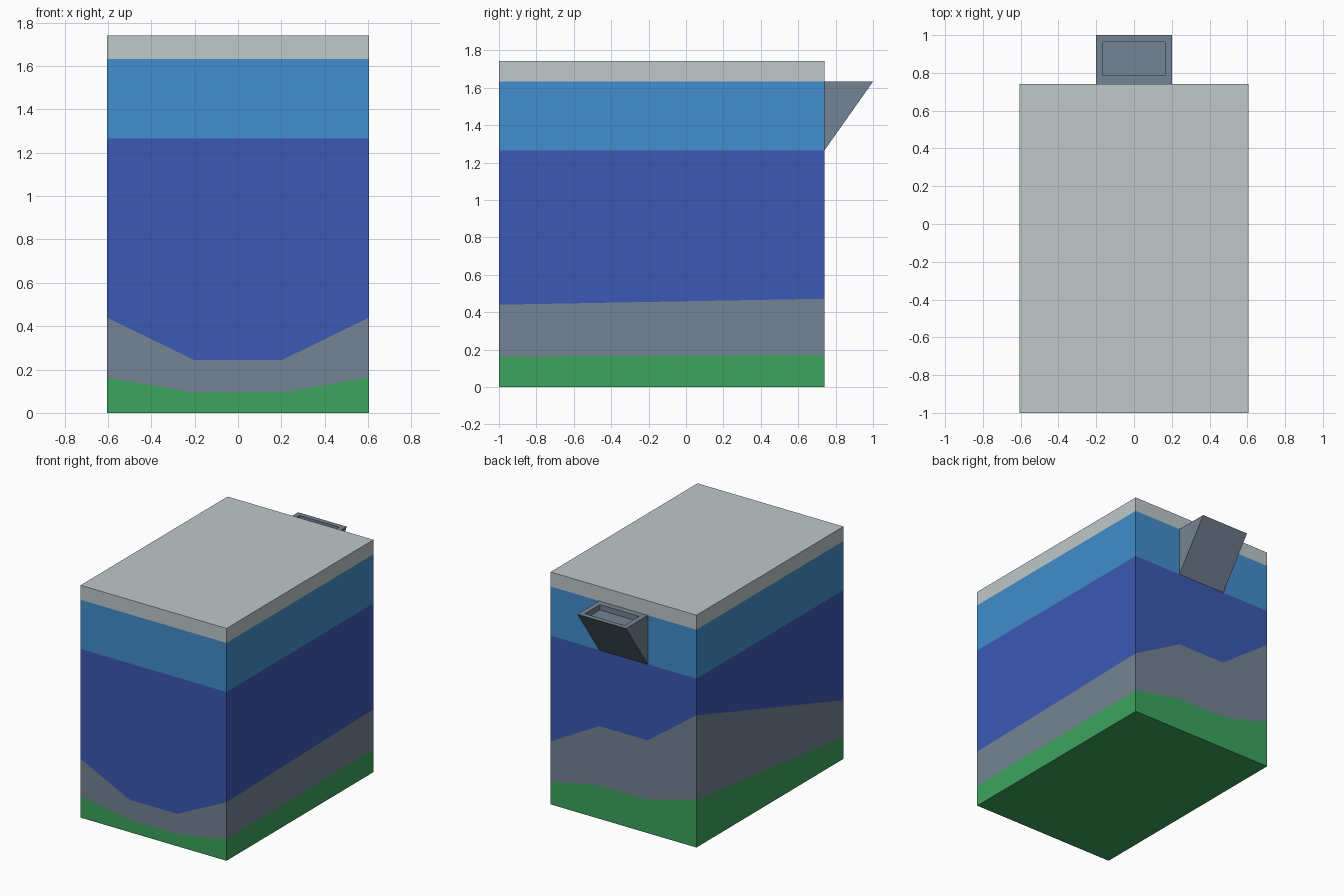
import bpy, bmesh

if "Cube" in bpy.data.objects:
    bpy.data.objects.remove(bpy.data.objects["Cube"])


def material(name, rgb):
    lin = [(c / 255 / 12.92) if c <= 10 else ((c / 255 + 0.055) / 1.055) ** 2.4 for c in rgb]
    m = bpy.data.materials.new(name)
    m.diffuse_color = (*lin, 1)
    m.use_nodes = True
    m.node_tree.nodes["Principled BSDF"].inputs["Base Color"].default_value = m.diffuse_color
    return m


green = material("plant green", (60, 164, 94))
slate = material("slate grey", (116, 131, 147))
deep = material("deep blue", (60, 88, 180))
light = material("light blue", (66, 141, 204))
pale = material("pale grey", (191, 200, 201))


def finish(bm, name, mats):
    bmesh.ops.recalc_face_normals(bm, faces=bm.faces)
    me = bpy.data.meshes.new(name)
    bm.to_mesh(me)
    bm.free()
    for m in mats:
        me.materials.append(m)
    ob = bpy.data.objects.new(name, me)
    bpy.context.collection.objects.link(ob)
    return ob


# Layered tank: columns round the outline as (x, y, green top, gravel top)
W, FRONT, BACK = 0.605, -1.0, 0.74
columns = [
    (-W, FRONT, 0.163, 0.44), (-0.2, FRONT, 0.093, 0.243),
    (0.2, FRONT, 0.093, 0.243), (W, FRONT, 0.163, 0.44),
    (W, BACK, 0.172, 0.472), (0.2, BACK, 0.252, 0.695),
    (-0.2, BACK, 0.252, 0.695), (-W, BACK, 0.358, 0.99),
]
bm = bmesh.new()
grid = [[bm.verts.new((x, y, z)) for z in (0, g, s, 1.265, 1.633, 1.742)]
        for x, y, g, s in columns]
for i, a in enumerate(grid):
    b = grid[(i + 1) % len(grid)]
    for layer in range(5):
        f = bm.faces.new((a[layer], b[layer], b[layer + 1], a[layer + 1]))
        f.material_index = layer
bm.faces.new([c[0] for c in grid]).material_index = 0
bm.faces.new([c[-1] for c in grid]).material_index = 4
finish(bm, "layered_tank", [green, slate, deep, light, pale])

# Wedge hopper on the back, with a shallow rectangular recess in its top
TOP = 1.633
bm = bmesh.new()
left, right = [[bm.verts.new((x, y, z)) for y, z in ((BACK, 1.265), (1.0, TOP), (BACK, TOP))]
               for x in (-0.202, 0.202)]
bm.faces.new(left)
bm.faces.new(right)
for i in (0, 2):
    j = (i + 1) % 3
    bm.faces.new((left[i], left[j], right[j], right[i]))
rim = [left[2], right[2], right[1], left[1]]
corners = [(-0.163, 0.787), (0.163, 0.787), (0.163, 0.963), (-0.163, 0.963)]
lip = [bm.verts.new((x, y, TOP)) for x, y in corners]
floor = [bm.verts.new((x, y, TOP - 0.04)) for x, y in corners]
for outer, inner in ((rim, lip), (lip, floor)):
    for i in range(4):
        j = (i + 1) % 4
        bm.faces.new((outer[i], outer[j], inner[j], inner[i]))
bm.faces.new(floor)
finish(bm, "back_hopper", [slate])
